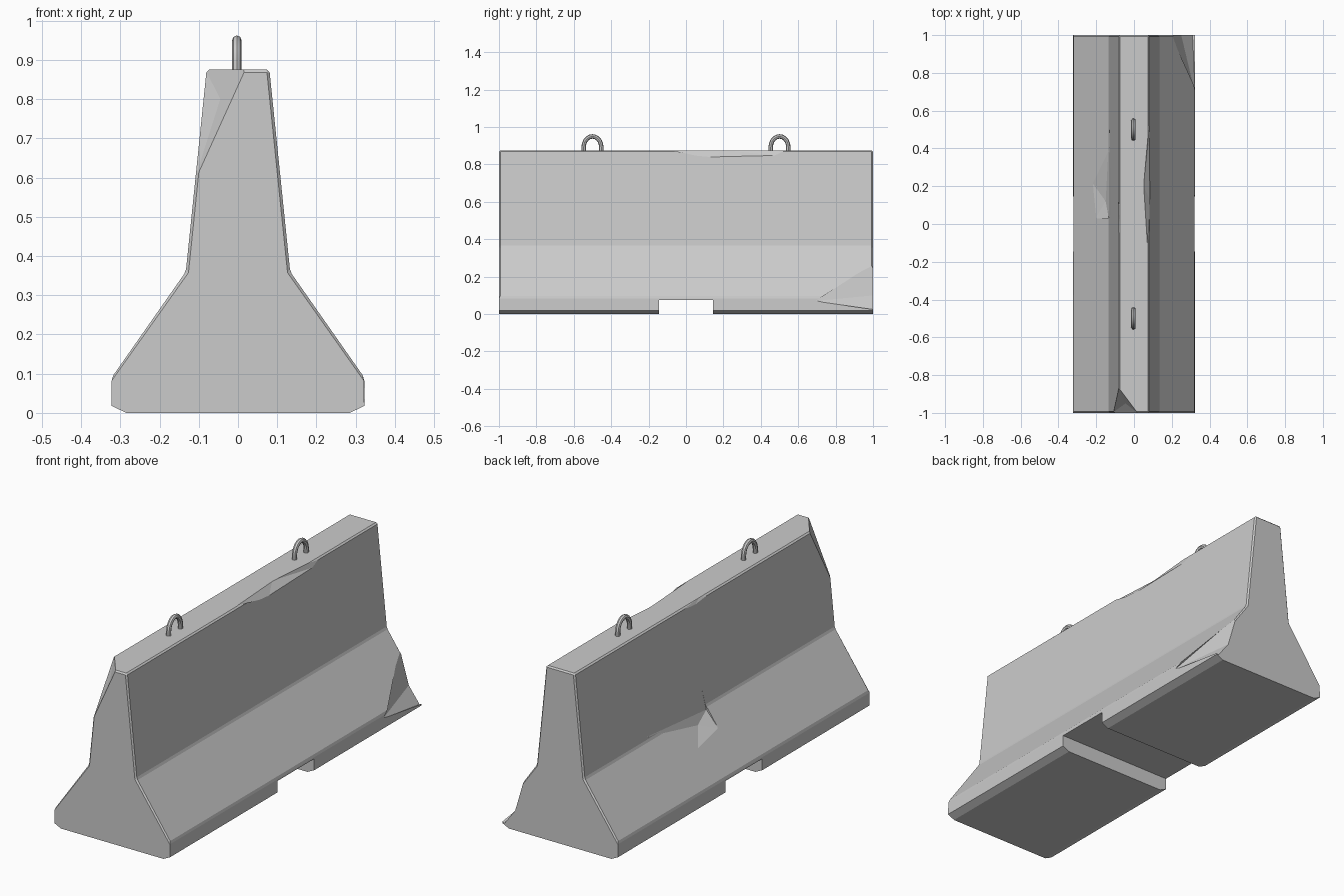
import bpy, bmesh, math
from mathutils import Vector

if "Cube" in bpy.data.objects:
    bpy.data.objects.remove(bpy.data.objects["Cube"])


def new_object(name, bm):
    bmesh.ops.recalc_face_normals(bm, faces=bm.faces)
    mesh = bpy.data.meshes.new(name)
    bm.to_mesh(mesh)
    bm.free()
    obj = bpy.data.objects.new(name, mesh)
    bpy.context.collection.objects.link(obj)
    return obj


def subtract(target, cutter):
    cutter.hide_render = True
    mod = target.modifiers.new("cut", 'BOOLEAN')
    mod.operation = 'DIFFERENCE'
    mod.solver = 'EXACT'
    mod.object = cutter
    bpy.context.view_layer.objects.active = target
    bpy.ops.object.modifier_apply(modifier=mod.name)
    bpy.data.objects.remove(cutter)


def hull_cutter(points, outward):
    # broken surface swept outward into a convex solid
    bm = bmesh.new()
    for p in points:
        bm.verts.new(Vector(p))
        bm.verts.new(Vector(p) + Vector(outward) * 0.4)
    res = bmesh.ops.convex_hull(bm, input=bm.verts)
    loose = [v for v in bm.verts if not v.link_faces]
    bmesh.ops.delete(bm, geom=loose, context='VERTS')
    return new_object("chip_cutter", bm)


# Barrier body: half profile mirrored, extruded along y, edges chamfered
half = [(0.285, 0), (0.322, 0.018), (0.322, 0.09), (0.133, 0.36), (0.08, 0.875)]
profile = half + [(-x, z) for x, z in reversed(half)]
bm = bmesh.new()
face = bm.faces.new([bm.verts.new((x, -1, z)) for x, z in profile])
ext = bmesh.ops.extrude_face_region(bm, geom=[face])
for v in ext["geom"]:
    if isinstance(v, bmesh.types.BMVert):
        v.co.y = 1
bmesh.ops.recalc_face_normals(bm, faces=bm.faces)
soft = [e for e in bm.edges if min(v.co.z for v in e.verts) > 0.05]
bmesh.ops.bevel(bm, geom=soft, offset=0.007, segments=1, affect='EDGES', profile=0.5)
barrier = new_object("barrier_body", bm)

# Drainage slot through the base
bm = bmesh.new()
bmesh.ops.create_cube(bm, size=1)
bmesh.ops.scale(bm, vec=(1, 0.29, 0.15), verts=bm.verts)
subtract(barrier, new_object("slot_cutter", bm))

# Broken areas: points on the fracture, and the direction out of the concrete
chips = [
    # front upper corner
    ([(0.02, -1, 0.878), (-0.085, -0.86, 0.878), (-0.115, -1, 0.58),
      (-0.045, -0.95, 0.80)], (-1, -1, 0.4)),
    # rear lower corner
    ([(0.324, 0.69, 0.07), (0.31, 1, 0.02), (0.2, 1, 0.27),
      (0.265, 0.95, 0.12), (0.25, 1, 0.1), (0.3, 0.86, 0.1)], (1, 0.8, 0.3)),
    # right top edge
    ([(0.082, 0.56, 0.876), (0.05, 0.2, 0.877), (0.07, -0.12, 0.877),
      (0.088, 0.12, 0.835), (0.086, 0.5, 0.845)], (1, 0, 1)),
    # left flank dent
    ([(-0.13, 0.5, 0.38), (-0.134, 0.03, 0.34), (-0.12, 0.06, 0.49),
      (-0.203, 0.03, 0.262), (-0.222, 0.22, 0.235), (-0.15, 0.12, 0.3)], (-1, 0, 0.4)),
    # left top edge
    ([(-0.077, 0.17, 0.877), (-0.072, 0, 0.877), (-0.08, -0.14, 0.877),
      (-0.084, 0.05, 0.855)], (-1, 0, 1)),
]
for points, outward in chips:
    subtract(barrier, hull_cutter(points, outward))

# Steel lifting loops on top
for name, y in (("front_lifting_loop", -0.5), ("rear_lifting_loop", 0.5)):
    path = [(-0.047, 0.85)]
    path += [(-0.047 * math.cos(math.pi * i / 10), 0.893 + 0.057 * math.sin(math.pi * i / 10))
             for i in range(11)]
    path += [(0.047, 0.85)]
    curve = bpy.data.curves.new(name, 'CURVE')
    curve.dimensions = '3D'
    curve.bevel_depth = 0.012
    curve.bevel_resolution = 2
    curve.use_fill_caps = True
    spline = curve.splines.new('POLY')
    spline.points.add(len(path) - 1)
    for point, (dy, z) in zip(spline.points, path):
        point.co = (-0.003, y + dy, z, 1)
    loop = bpy.data.objects.new(name, curve)
    bpy.context.collection.objects.link(loop)
    bpy.ops.object.select_all(action='DESELECT')
    loop.select_set(True)
    bpy.context.view_layer.objects.active = loop
    bpy.ops.object.convert(target='MESH')
    bpy.ops.object.shade_smooth_by_angle(angle=math.radians(40))
